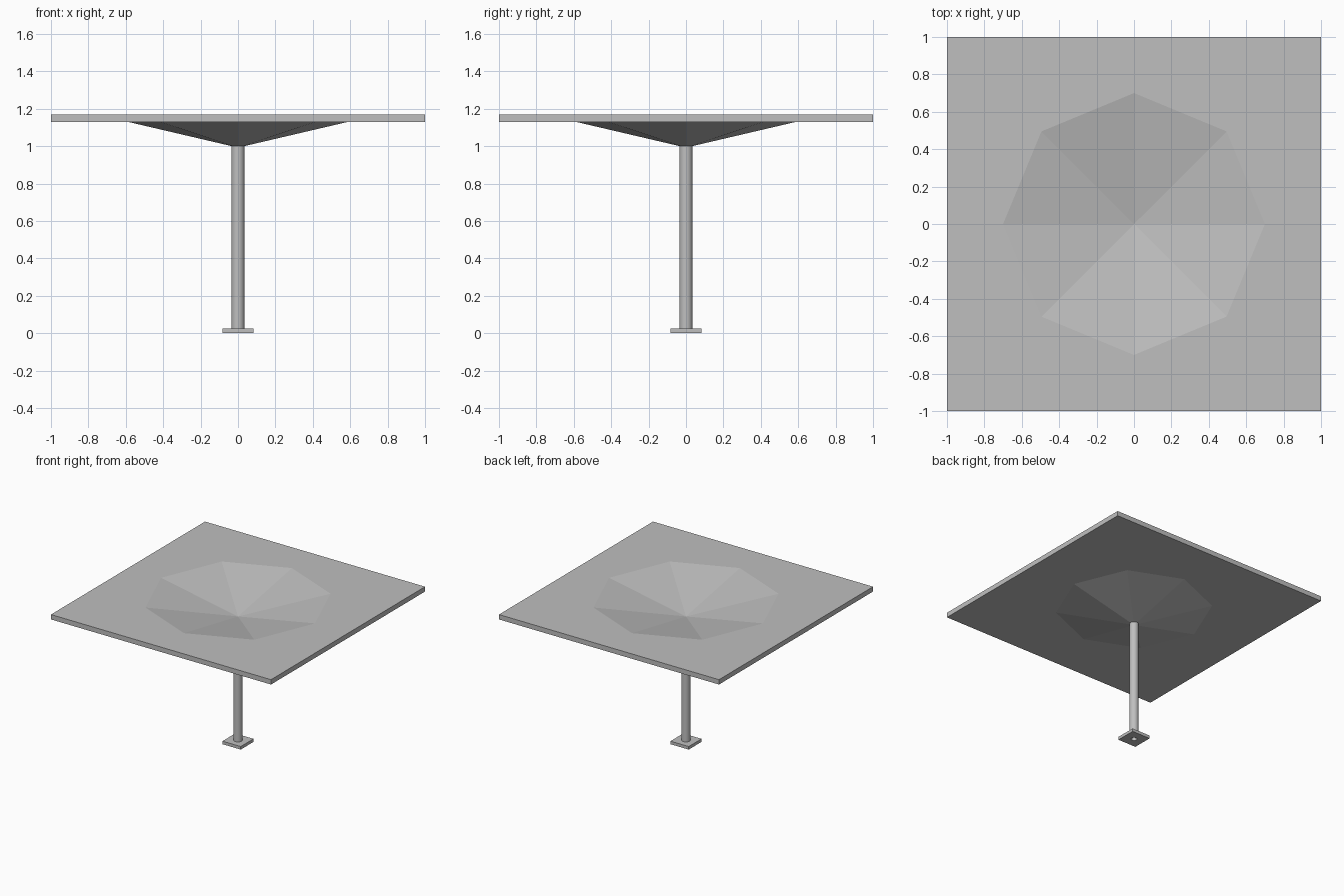
import bpy, bmesh
from math import cos, sin, tau

cube = bpy.data.objects.get("Cube")
if cube:
    bpy.data.objects.remove(cube)

grey = bpy.data.materials.new("plain grey")
grey.use_nodes = True
grey.diffuse_color = (0.52, 0.52, 0.52, 1)
grey.node_tree.nodes["Principled BSDF"].inputs["Base Color"].default_value = grey.diffuse_color


def circle(r, z, n=8):
    return [(r * cos(tau * i / n), r * sin(tau * i / n), z) for i in range(n)]


def square(half, z):
    """Eight points round a square: corners and side middles."""
    return [(half * round(x), half * round(y), z) for x, y, _ in circle(1, 0)]


def loft(name, rings, closed=False, smooth=False):
    """Skin rings of points; a one-point ring makes a tip."""
    bm = bmesh.new()
    loops = [[bm.verts.new(p) for p in ring] for ring in rings]
    pairs = list(zip(loops, loops[1:]))
    if closed:
        pairs.append((loops[-1], loops[0]))
    for a, b in pairs:
        n = max(len(a), len(b))
        for i in range(n):
            j = (i + 1) % n
            corners = [a[i % len(a)], a[j % len(a)], b[j % len(b)], b[i % len(b)]]
            bm.faces.new(list(dict.fromkeys(corners)))
    bmesh.ops.recalc_face_normals(bm, faces=bm.faces)
    mesh = bpy.data.meshes.new(name)
    bm.to_mesh(mesh)
    bm.free()
    mesh.materials.append(grey)
    obj = bpy.data.objects.new(name, mesh)
    bpy.context.collection.objects.link(obj)
    if smooth:
        bpy.ops.object.select_all(action="DESELECT")
        obj.select_set(True)
        bpy.context.view_layer.objects.active = obj
        bpy.ops.object.shade_smooth_by_angle(angle=0.8)


# Square slab with an eight-sided funnel sunk into it
loft("funnel_roof", [
    [(0, 0, 1.04)], circle(0.7, 1.17), square(1, 1.17),
    square(1, 1.13), circle(0.59, 1.13), [(0, 0, 0.992)],
])

# Hollow drain column
loft("column", [
    circle(0.035, 0.0, 16), circle(0.035, 1.01, 16),
    circle(0.022, 1.01, 16), circle(0.022, 0.0, 16),
], closed=True, smooth=True)

# Foot plate, open round the column
loft("foot_plate", [
    circle(0.035, 0.025), square(0.083, 0.025),
    square(0.083, 0.0), circle(0.035, 0.0),
], closed=True)
